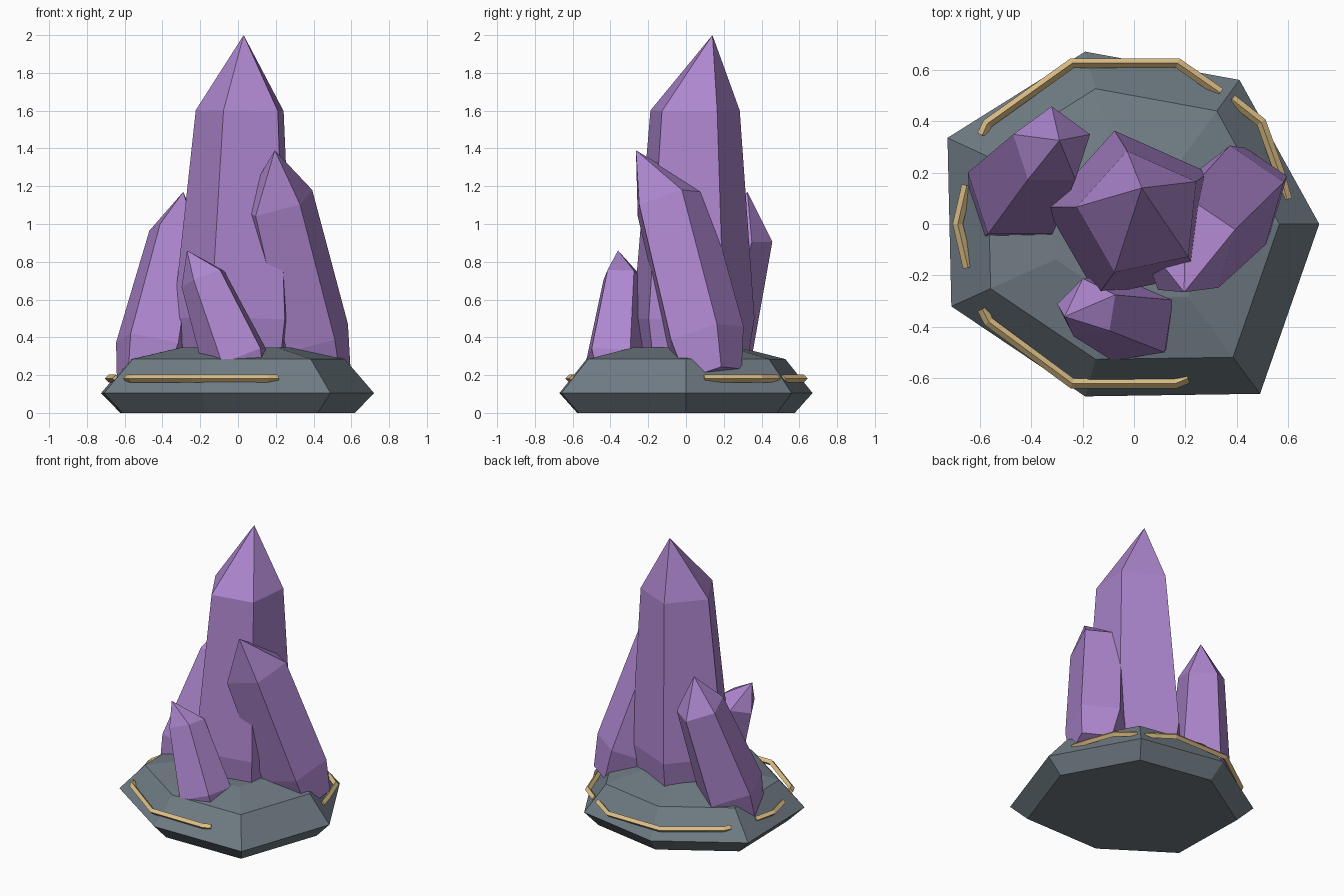
import bpy, bmesh
from math import cos, sin, radians

if "Cube" in bpy.data.objects:
    bpy.data.objects.remove(bpy.data.objects["Cube"])


def material(name, color):
    m = bpy.data.materials.new(name)
    m.diffuse_color = (*color, 1)
    m.use_nodes = True
    m.node_tree.nodes["Principled BSDF"].inputs["Base Color"].default_value = m.diffuse_color
    return m


def loft(name, rings, mat, apex=None):
    """Skin equal-sized rings; cap the bottom, close the top flat or to a point."""
    bm = bmesh.new()
    loops = [[bm.verts.new(p) for p in ring] for ring in rings]
    n = len(loops[0])
    for a, b in zip(loops, loops[1:]):
        for i in range(n):
            j = (i + 1) % n
            bm.faces.new((a[i], a[j], b[j], b[i]))
    bm.faces.new(loops[0][::-1])
    if apex:
        tip = bm.verts.new(apex)
        for i in range(n):
            bm.faces.new((loops[-1][i], loops[-1][(i + 1) % n], tip))
    else:
        bm.faces.new(loops[-1])
    bmesh.ops.recalc_face_normals(bm, faces=bm.faces)
    me = bpy.data.meshes.new(name)
    bm.to_mesh(me)
    bm.free()
    me.materials.append(mat)
    ob = bpy.data.objects.new(name, me)
    bpy.context.collection.objects.link(ob)
    return ob


def crystal(name, rings, phase, apex, slope=(0, 0)):
    """Five-sided crystal; rings are (x, y, z, radius), tilted square to the lean."""
    out = []
    for x, y, z, r in rings:
        ring = []
        for k in range(5):
            a = radians(phase + 72 * k)
            dx, dy = r * cos(a), r * sin(a)
            ring.append((x + dx, y + dy, z - slope[0] * dx - slope[1] * dy))
        out.append(ring)
    loft(name, out, purple, apex)


def trim(name, pts, z=0.182, r=0.02):
    """Gold rail with a diamond section along a level path."""
    cu = bpy.data.curves.new(name, 'CURVE')
    cu.dimensions = '3D'
    cu.bevel_depth = r
    cu.bevel_resolution = 0
    cu.use_fill_caps = True
    sp = cu.splines.new('POLY')
    sp.points.add(len(pts) - 1)
    for p, (x, y) in zip(sp.points, pts):
        p.co = (x, y, z, 1)
    sp.use_smooth = False
    cu.materials.append(gold)
    bpy.context.collection.objects.link(bpy.data.objects.new(name, cu))


purple = material("amethyst", (0.42, 0.24, 0.62))
slate = material("slate", (0.16, 0.20, 0.23))
gold = material("gold", (0.72, 0.52, 0.24))

# Seven-sided rock base
outline = [(0.72, 0), (0.41, 0.56), (-0.19, 0.67), (-0.725, 0.335),
           (-0.71, -0.32), (-0.19, -0.67), (0.49, -0.66)]
levels = [(0.86, 0), (1, 0.105), (0.785, 0.285), (0.43, 0.345)]
loft("rock_base", [[(x * s, y * s, z) for x, y in outline] for s, z in levels], slate)

# Crystals
crystal("main_crystal", [(0, 0.03, 0.2, 0.29), (-0.005, 0.03, 0.5, 0.34), (0.025, 0.04, 1.6, 0.25)],
        30, (0.03, 0.14, 2.0), (0.01, 0))
crystal("right_crystal", [(0.44, 0.13, 0.19, 0.165), (0.38, 0.09, 0.40, 0.215), (0.205, -0.09, 1.115, 0.2)],
        20, (0.195, -0.265, 1.39), (-0.25, -0.27))
crystal("left_crystal", [(-0.48, 0.09, 0.18, 0.17), (-0.442, 0.134, 0.35, 0.214), (-0.32, 0.30, 0.948, 0.157)],
        18, (-0.29, 0.325, 1.17), (0.2, 0.27))
crystal("front_crystal", [(0.03, -0.38, 0.2, 0.14), (-0.005, -0.375, 0.28, 0.175), (-0.18, -0.33, 0.715, 0.12)],
        27, (-0.27, -0.36, 0.86), (-0.4, 0.1))

# Broken gold ring around the base
trim("front_trim", [(-0.59, -0.33), (-0.565, -0.38), (-0.24, -0.62), (0.16, -0.62), (0.21, -0.6)])
trim("left_trim", [(-0.65, 0.15), (-0.685, 0), (-0.645, -0.17)])
trim("back_trim", [(-0.59, 0.345), (-0.57, 0.39), (-0.24, 0.625), (0.17, 0.625), (0.335, 0.51)])
trim("right_trim", [(0.38, 0.485), (0.495, 0.395), (0.565, 0.2), (0.595, 0.095)])
